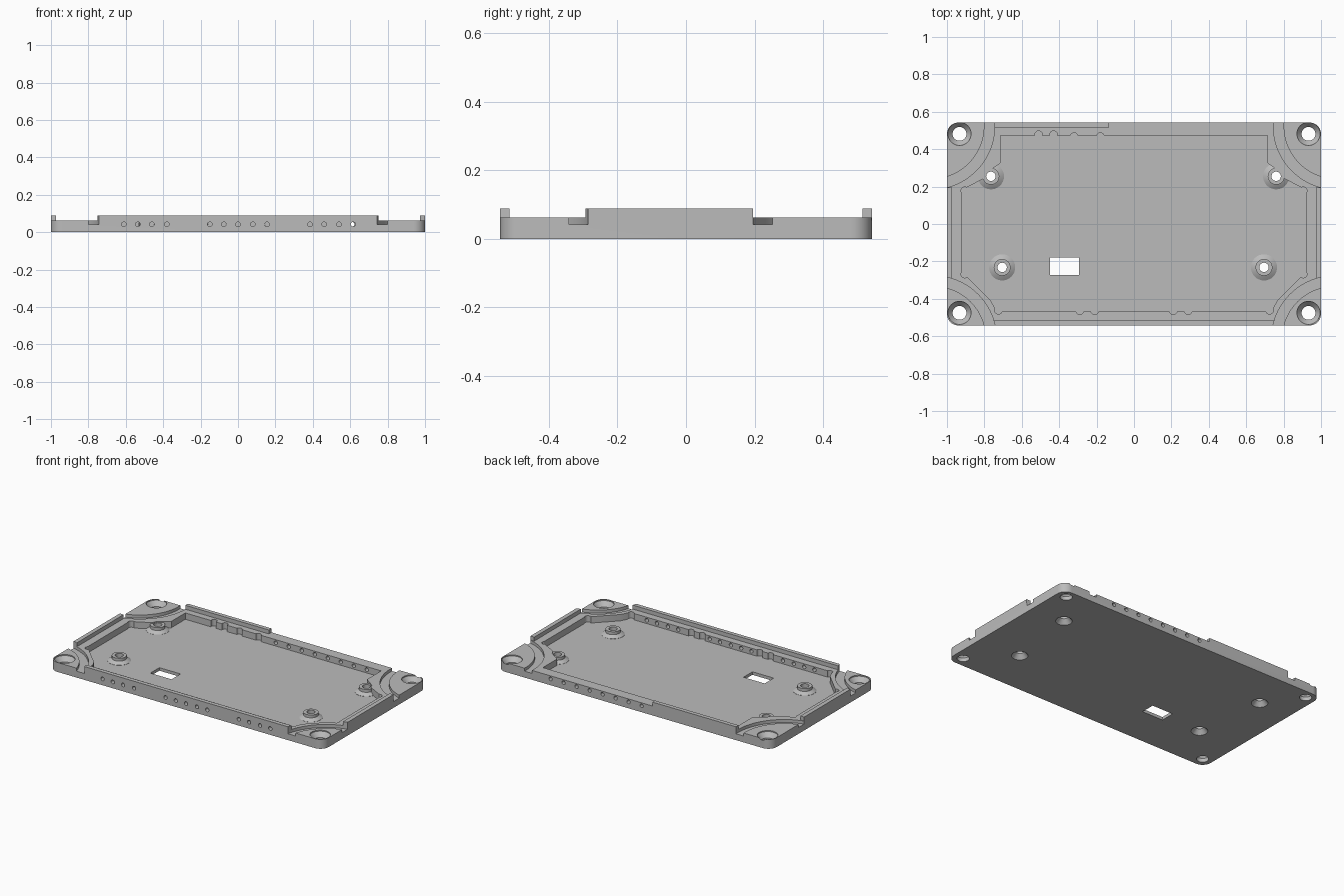
import bpy, bmesh
from math import cos, sin, pi, radians
from mathutils import Matrix, Vector

cube = bpy.data.objects.get("Cube")
if cube:
    bpy.data.objects.remove(cube)

grey = bpy.data.materials.new("plain grey")
grey.use_nodes = True
grey.diffuse_color = (0.5, 0.5, 0.5, 1)
grey.node_tree.nodes["Principled BSDF"].inputs["Base Color"].default_value = (0.5, 0.5, 0.5, 1)


def prism(bm, outline, z0, z1):
    """Upright solid over a flat outline."""
    low = [bm.verts.new((x, y, z0)) for x, y in outline]
    high = [bm.verts.new((x, y, z1)) for x, y in outline]
    bm.faces.new(low)
    bm.faces.new(high)
    for i in range(len(low)):
        j = (i + 1) % len(low)
        bm.faces.new((low[i], low[j], high[j], high[i]))


def lathe(bm, profile, centre, sides=32, ring=False, turn=Matrix()):
    """Profile of (radius, height) turned about an axis; ring closes the profile on itself."""
    loops = []
    for r, h in profile:
        loops.append([bm.verts.new(Vector(centre) + turn @ Vector(
            (r * cos(2 * pi * k / sides), r * sin(2 * pi * k / sides), h))) for k in range(sides)])
    pairs = list(zip(loops, loops[1:]))
    if ring:
        pairs.append((loops[-1], loops[0]))
    else:
        bm.faces.new(loops[0])
        bm.faces.new(loops[-1])
    for a, b in pairs:
        for k in range(sides):
            n = (k + 1) % sides
            bm.faces.new((a[k], a[n], b[n], b[k]))


def make(name, build):
    bm = bmesh.new()
    build(bm)
    bmesh.ops.recalc_face_normals(bm, faces=bm.faces)
    mesh = bpy.data.meshes.new(name)
    bm.to_mesh(mesh)
    bm.free()
    mesh.materials.append(grey)
    obj = bpy.data.objects.new(name, mesh)
    bpy.context.collection.objects.link(obj)
    return obj


def combine(body, name, build, operation="DIFFERENCE"):
    tool = make(name, build)
    mod = body.modifiers.new(name, "BOOLEAN")
    mod.operation, mod.solver, mod.object = operation, "EXACT", tool
    bpy.context.view_layer.objects.active = body
    bpy.ops.object.modifier_apply(modifier=mod.name)
    bpy.data.objects.remove(tool)


HX, HY, TOP, RIM, FLOOR = 1.0, 0.542, 0.088, 0.062, 0.02


# Rounded slab
def slab(bm):
    r, outline = 0.06, []
    for sx, sy, start in ((1, 1, 0), (-1, 1, 90), (-1, -1, 180), (1, -1, 270)):
        for k in range(11):
            a = radians(start + 9 * k)
            outline.append((sx * (HX - r) + r * cos(a), sy * (HY - r) + r * sin(a)))
    prism(bm, outline, 0, TOP)


tray = make("tray", slab)

# Rim step that leaves the raised lips standing
step = [(-1.1, -.7), (-.75, -.7), (-.75, -.515), (.75, -.515), (.75, -.7), (1.1, -.7),
        (1.1, -.3), (.972, -.3), (.972, .195), (1.1, .195), (1.1, .7), (-.135, .7),
        (-.135, .515), (-.755, .515), (-.755, .7), (-1.1, .7), (-1.1, .195),
        (-.972, .195), (-.972, -.3), (-1.1, -.3)]
combine(tray, "rim_step", lambda bm: prism(bm, step, RIM, 0.2))


# Curved grooves around the four corners
def grooves(bm):
    for s in (-1, 1):
        for x, y in ((1.084, .524), (1.074, -.616)):
            lathe(bm, [(.284, .042), (.339, .042), (.339, .15), (.284, .15)],
                  (s * x, y, 0), 96, ring=True)


combine(tray, "grooves", grooves)

# Main cavity
half = [(.735, -.468), (.765, -.41), (.88, -.295), (.92, -.26), (.92, .17), (.90, .192),
        (.80, .245), (.785, .275), (.715, .325), (.715, .472)]
cavity = half + [(-x, y) for x, y in reversed(half)]
combine(tray, "cavity", lambda bm: prism(bm, cavity, FLOOR, 0.2))


# Small round notches in the cavity wall
def notches(bm):
    spots = [(-.51, .478), (-.43, .478), (-.32, .468), (-.18, .468)]
    for s in (-1, 1):
        spots += [(s * .905, .178), (s * .905, -.268), (s * .725, -.462),
                  (s * .29, -.465), (s * .21, -.465)]
    for x, y in spots:
        lathe(bm, [(.02, FLOOR), (.02, .2)], (x, y, 0), 16)


combine(tray, "notches", notches)

# Standoffs with flared feet
posts = [(-.765, .255), (.76, .255), (-.705, -.232), (.695, -.232)]


def standoffs(bm):
    for x, y in posts:
        lathe(bm, [(.07, .01), (.07, FLOOR + .001), (.058, .029), (.045, .036), (.045, .055)],
              (x, y, 0))


combine(tray, "standoffs", standoffs, "UNION")


# Screw holes: countersunk below the posts, countersunk above in the corners
def screw_holes(bm):
    for x, y in posts:
        lathe(bm, [(.054, -.01), (.05, 0), (.025, .03), (.025, .2)], (x, y, 0))
    for x in (-.933, .933):
        for y in (-.475, .482):
            lathe(bm, [(.037, -.01), (.037, .025), (.062, .055), (.062, .2)], (x, y, 0))


combine(tray, "screw_holes", screw_holes)


# Small holes through the front and back walls
def wall_holes(bm):
    turn = Matrix.Rotation(pi / 2, 4, "X")
    front = [-.61, -.535, -.46, -.38, -.15, -.075, 0, .08, .155, .385, .46, .54, .615]
    back = [.61 - .095 * k for k in range(8)]
    for row, y in ((front, -.51), (back, .51)):
        for x in row:
            lathe(bm, [(.0125, -.06), (.0125, .06)], (x, y, .042), 16, turn=turn)


combine(tray, "wall_holes", wall_holes)

# Window in the floor
window = [(-.45, -.272), (-.295, -.272), (-.295, -.178), (-.45, -.178)]
combine(tray, "window", lambda bm: prism(bm, window, -0.05, 0.05))

# Smooth curved walls, crisp edges
bpy.ops.object.select_all(action="DESELECT")
tray.select_set(True)
bpy.context.view_layer.objects.active = tray
bpy.ops.object.shade_smooth_by_angle(angle=radians(25))
